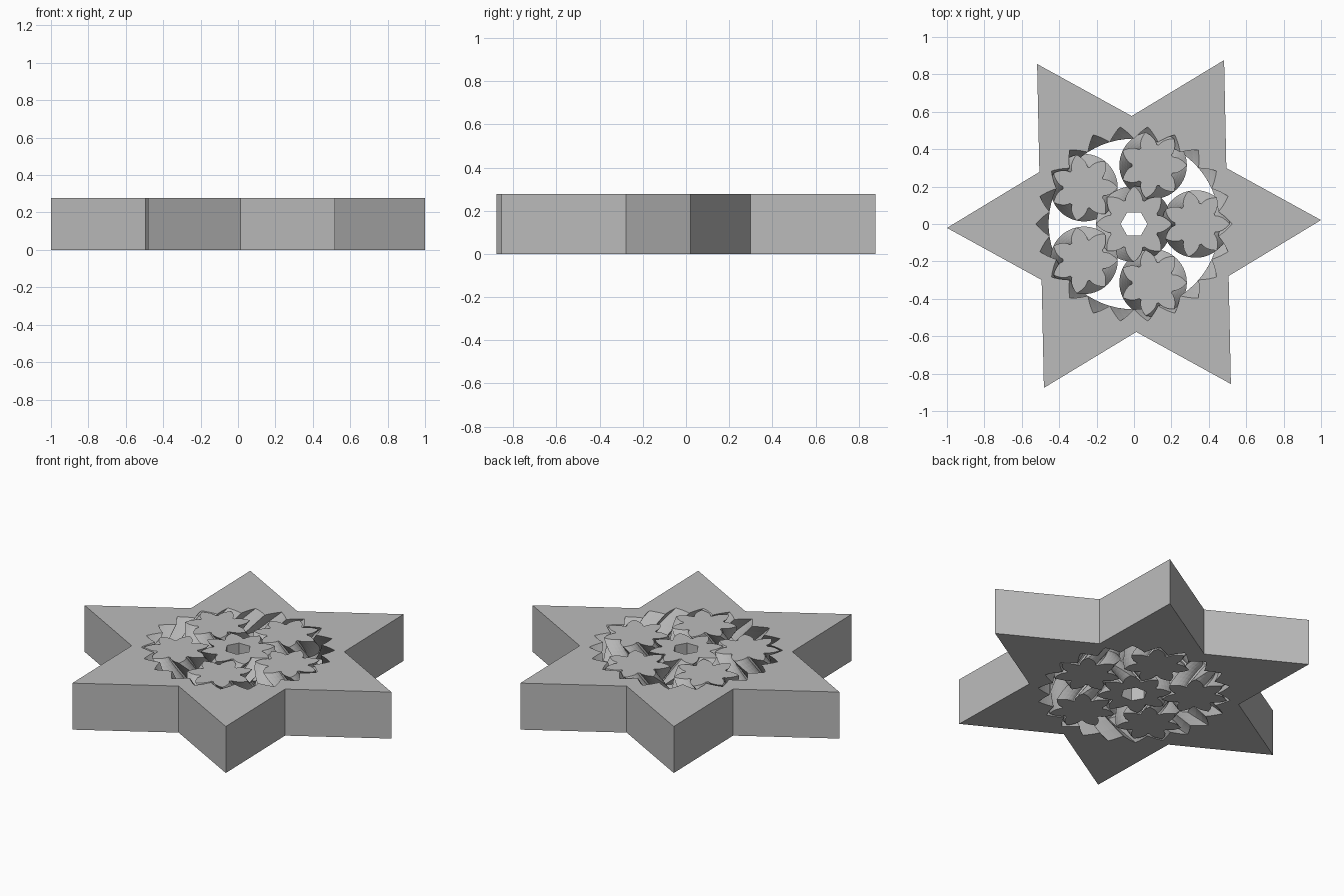
import bpy, bmesh
from math import pi, sin, cos, tan, acos, radians, sqrt

if "Cube" in bpy.data.objects:
    bpy.data.objects.remove(bpy.data.objects["Cube"])

HEIGHT = 0.278
RING_PITCH = 0.4847           # pitch radius of the ring gear
N_RING, N_PLANET, N_SUN, PLANETS = 22, 7, 8, 5
PITCH = RING_PITCH * 2 * pi / N_RING
GAP = 0.0093                  # play between meshing gears
PRESSURE = radians(45)

grey = bpy.data.materials.new("light_grey_plastic")
grey.use_nodes = True
grey.diffuse_color = (0.5, 0.5, 0.5, 1)
grey.node_tree.nodes["Principled BSDF"].inputs["Base Color"].default_value = (0.5, 0.5, 0.5, 1)


def polar(r, a):
    return (r * cos(a), r * sin(a))


def polygon(n, r, start=0.0):
    return [polar(r, start + 2 * pi * i / n) for i in range(n)]


def gear_profile(n, gap, steps=5):
    """Outline of a pointed involute gear with a tooth centred on angle 0."""
    pitch_r = n * PITCH / (2 * pi)
    base = pitch_r * cos(PRESSURE)

    def half(r):
        phi = acos(min(1, base / r))
        involute = tan(phi) - phi
        return pi / (2 * n) - gap / (2 * base) + tan(PRESSURE) - PRESSURE - involute

    def radius_at(angle):
        lo, hi = base, pitch_r * 1.4
        for _ in range(40):
            mid = (lo + hi) / 2
            lo, hi = (mid, hi) if half(mid) > angle else (lo, mid)
        return lo

    root = (pitch_r - PITCH / 4 - gap / 2) * cos(pi / (2 * n))
    root = max(root, base, radius_at(pi / n * 0.99))
    tip = radius_at(0)
    radii = [root + (tip - root) * i / steps for i in range(steps)]
    points = []
    for t in range(n):
        a = 2 * pi * t / n
        points += [polar(r, a - half(r)) for r in radii]
        points.append(polar(tip, a))
        points += [polar(r, a + half(r)) for r in reversed(radii)]
    return points


def straight(points):
    return [(points, 0), (points, HEIGHT)]


def herringbone(points, n, slices, hand=1):
    """Layers that twist by one tooth up to mid height and back again."""
    layers = []
    for i in range(2 * slices + 1):
        f = i / (2 * slices)
        a = -hand * abs(2 * f - 1) * 2 * pi / n
        layers.append(([(x * cos(a) - y * sin(a), x * sin(a) + y * cos(a))
                        for x, y in points], f * HEIGHT))
    return layers


def build(name, *walls, location=(0, 0, 0), turn=0.0):
    """Solid bounded by stacked wall loops, capped flat at top and bottom."""
    bm = bmesh.new()
    caps = ([], [])
    for layers in walls:
        loops = [[bm.verts.new((x, y, z)) for x, y in pts] for pts, z in layers]
        for low, high in zip(loops, loops[1:]):
            for i in range(len(low)):
                bm.faces.new((low[i - 1], low[i], high[i], high[i - 1]))
        for cap, loop in zip(caps, (loops[0], loops[-1])):
            cap += [bm.edges.get((loop[i - 1], loop[i])) for i in range(len(loop))]
    for cap, z in zip(caps, (-1, 1)):
        bmesh.ops.triangle_fill(bm, use_beauty=True, use_dissolve=False,
                                edges=cap, normal=(0, 0, z))
    bmesh.ops.recalc_face_normals(bm, faces=bm.faces)
    mesh = bpy.data.meshes.new(name)
    bm.to_mesh(mesh)
    bm.free()
    mesh.materials.append(grey)
    obj = bpy.data.objects.new(name, mesh)
    obj.location = location
    obj.rotation_euler.z = turn
    bpy.context.collection.objects.link(obj)


# Star housing with the internal ring gear cut through it
tilt = radians(1.2)
star = [polar(1 if i % 2 == 0 else 1 / sqrt(3), tilt + i * pi / 6) for i in range(12)]
build("star_ring", straight(star),
      herringbone(gear_profile(N_RING, -GAP), N_RING, 3))

# Sun gear with a hexagonal socket
build("sun_gear", herringbone(gear_profile(N_SUN, GAP), N_SUN, 7, hand=-1),
      straight(polygon(6, 0.072)))

# Planet gears, each turned so that it meshes
orbit = RING_PITCH * (N_SUN + N_PLANET) / N_RING
planet = gear_profile(N_PLANET, GAP)
for i in range(PLANETS):
    a = 2 * pi * i / PLANETS
    build(f"planet_gear_{i + 1}", herringbone(planet, N_PLANET, 8),
          location=(*polar(orbit, a), 0), turn=a + a * N_SUN / N_PLANET)
